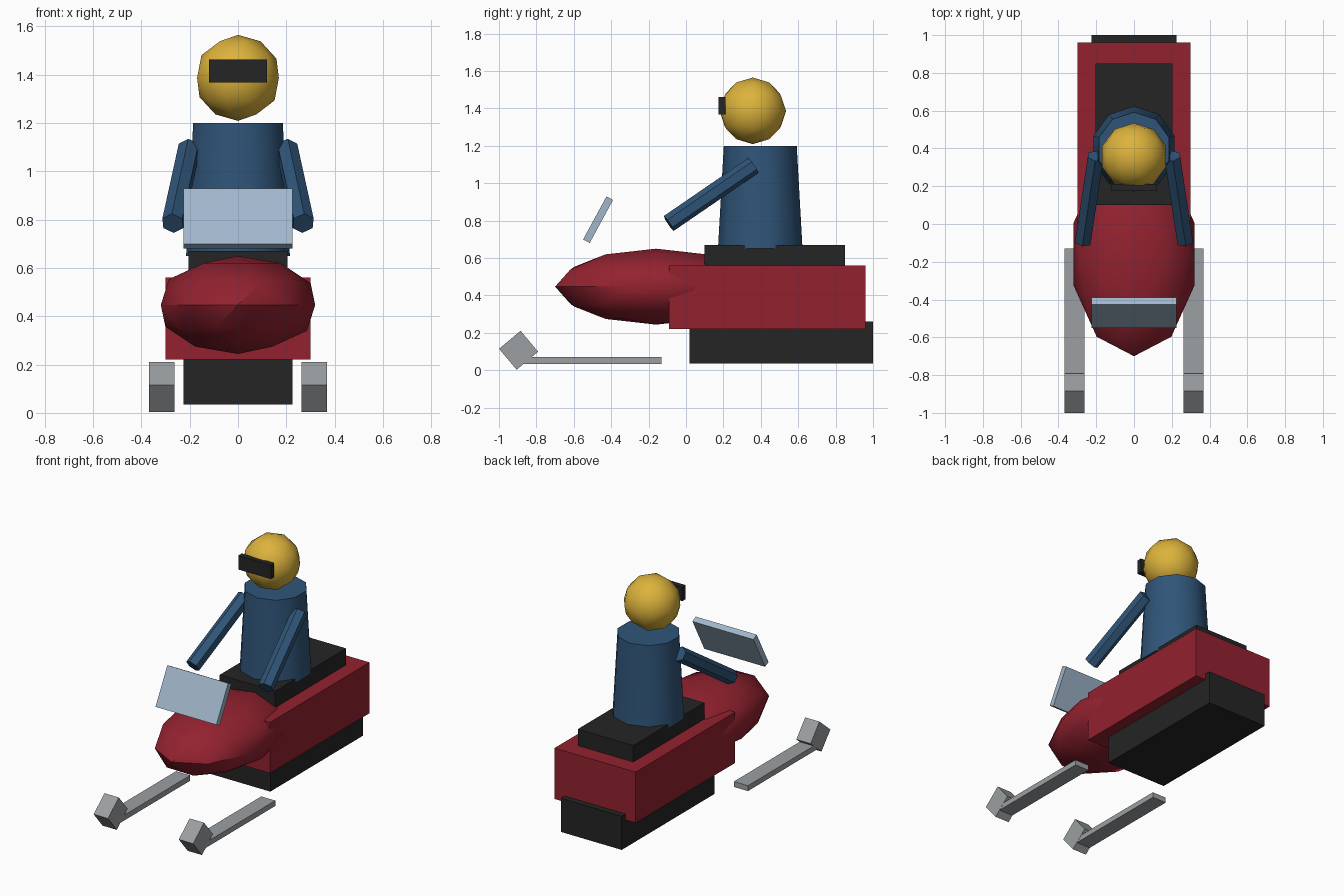
import bpy, math
from mathutils import Vector

if "Cube" in bpy.data.objects:
    bpy.data.objects.remove(bpy.data.objects["Cube"])


def material(name, rgb):
    m = bpy.data.materials.new(name)
    m.diffuse_color = (*rgb, 1)
    m.use_nodes = True
    m.node_tree.nodes["Principled BSDF"].inputs["Base Color"].default_value = m.diffuse_color
    return m


RED = material("red_paint", (0.29, 0.016, 0.029))
BLACK = material("black_rubber", (0.018, 0.018, 0.018))
BLUE = material("blue_suit", (0.029, 0.09, 0.19))
YELLOW = material("yellow_helmet", (0.72, 0.45, 0.045))
GLASS = material("pale_blue_glass", (0.36, 0.47, 0.60))
GREY = material("grey_metal", (0.33, 0.35, 0.36))


def finish(name, mat, smooth=None):
    ob = bpy.context.object
    ob.name = name
    ob.data.materials.append(mat)
    bpy.ops.object.transform_apply(location=False, rotation=True, scale=True)
    if smooth:
        bpy.ops.object.shade_smooth_by_angle(angle=math.radians(smooth))
    return ob


def box(name, mat, centre, size, tilt=0):
    bpy.ops.mesh.primitive_cube_add(size=1, location=centre, rotation=(math.radians(tilt), 0, 0))
    bpy.context.object.scale = size
    return finish(name, mat)


def ball(name, mat, centre, radii):
    bpy.ops.mesh.primitive_ico_sphere_add(subdivisions=2, radius=1, location=centre)
    bpy.context.object.scale = radii
    return finish(name, mat, 30)


def rod(name, mat, a, b, radius, sides):
    a, b = Vector(a), Vector(b)
    bpy.ops.mesh.primitive_cylinder_add(vertices=sides, radius=radius, depth=(b - a).length,
                                        location=(a + b) / 2)
    bpy.context.object.rotation_euler = (b - a).to_track_quat('Z', 'Y').to_euler()
    return finish(name, mat)


# Vehicle: track, body, nose, seat, windshield
box("track", BLACK, (0, 0.51, 0.1475), (0.45, 0.98, 0.225))
box("body", RED, (0, 0.435, 0.39), (0.60, 1.05, 0.34))
ball("nose", RED, (0, -0.16, 0.447), (0.336, 0.54, 0.203))
box("seat", BLACK, (0, 0.475, 0.61), (0.41, 0.75, 0.12))
box("windshield", GLASS, (0, -0.47, 0.805), (0.45, 0.04, 0.262), -28.5)

# Rider: torso, helmet, visor
bpy.ops.mesh.primitive_cone_add(vertices=10, radius1=0.226, radius2=0.195, depth=0.55,
                                location=(0, 0.397, 0.925))
finish("torso", BLUE, 40)
ball("helmet", YELLOW, (0, 0.357, 1.387), (0.178, 0.178, 0.178))
box("visor", BLACK, (0, 0.193, 1.415), (0.24, 0.036, 0.094))

# Paired parts: arms, skis and upturned ski tips
for side, s in (("left", -1), ("right", 1)):
    rod(side + "_arm", BLUE, (s * 0.202, 0.36, 1.095), (s * 0.27, -0.092, 0.785), 0.048, 6)
    box(side + "_ski", GREY, (s * 0.315, -0.505, 0.0525), (0.104, 0.75, 0.036))
    box(side + "_ski_tip", GREY, (s * 0.315, -0.895, 0.107), (0.106, 0.15, 0.146), 40)
